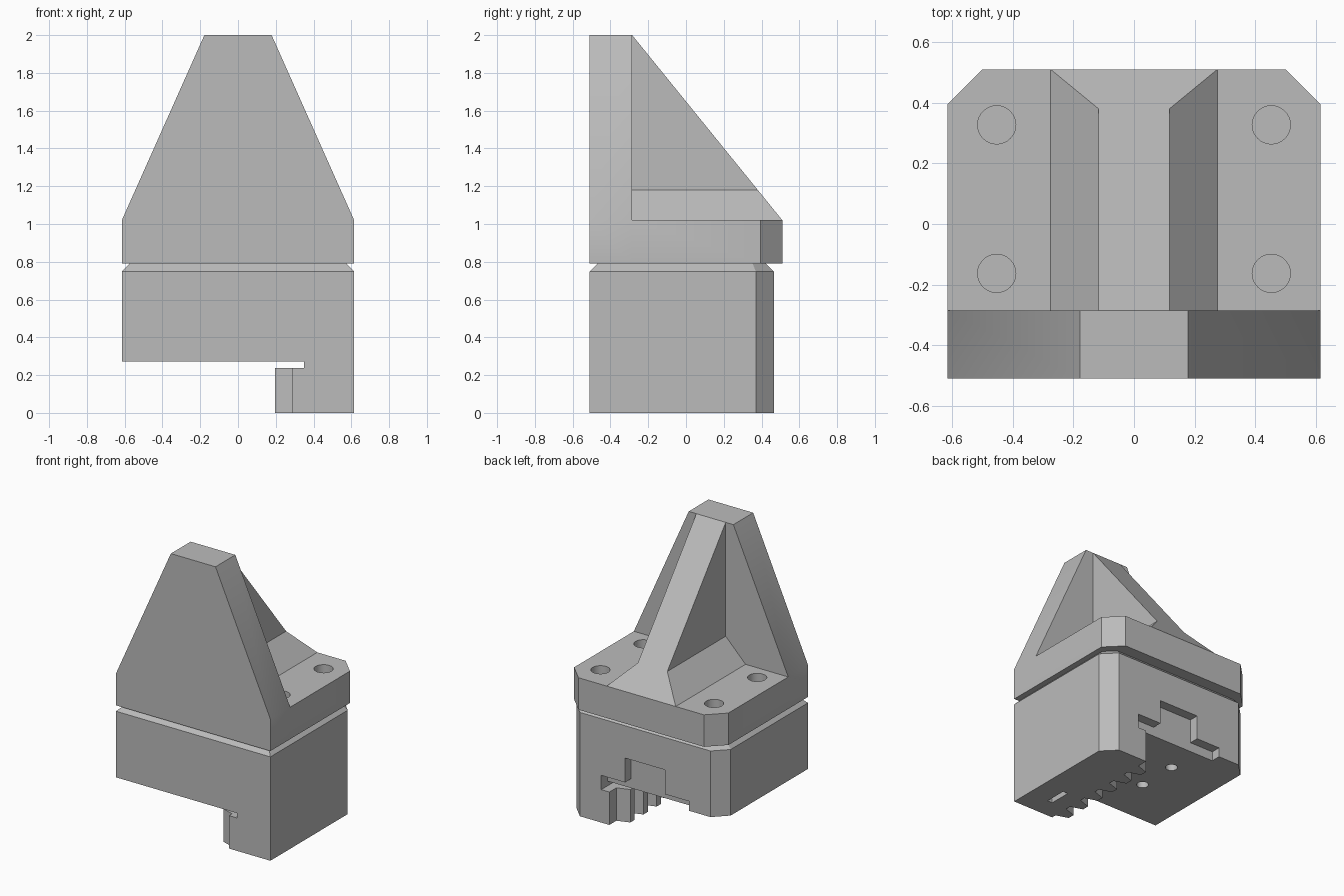
import bpy
import bmesh
from mathutils import Matrix

if "Cube" in bpy.data.objects:
    bpy.data.objects.remove(bpy.data.objects["Cube"], do_unlink=True)

steel = bpy.data.materials.new("machined_grey")
steel.use_nodes = True
grey = (0.5, 0.5, 0.5, 1)
steel.diffuse_color = grey
steel.node_tree.nodes["Principled BSDF"].inputs["Base Color"].default_value = grey


def make(name, bm):
    bmesh.ops.recalc_face_normals(bm, faces=bm.faces[:])
    mesh = bpy.data.meshes.new(name)
    bm.to_mesh(mesh)
    bm.free()
    mesh.materials.append(steel)
    obj = bpy.data.objects.new(name, mesh)
    bpy.context.collection.objects.link(obj)
    return obj


def prism(name, points, start, end, axis="z", top_bevel=0):
    """Extrude a closed outline along an axis."""
    place = {"x": lambda a, b, c: (c, a, b),
             "y": lambda a, b, c: (a, c, b),
             "z": lambda a, b, c: (a, b, c)}[axis]
    bm = bmesh.new()
    face = bm.faces.new([bm.verts.new(place(a, b, start)) for a, b in points])
    out = bmesh.ops.extrude_face_region(bm, geom=[face])["geom"]
    shift = place(0, 0, end - start)
    bmesh.ops.translate(bm, vec=shift, verts=[v for v in out if isinstance(v, bmesh.types.BMVert)])
    if top_bevel:
        rim = [e for e in bm.edges if all(abs(v.co.z - end) < 1e-5 for v in e.verts)]
        bmesh.ops.bevel(bm, geom=rim, offset=top_bevel, segments=1, affect="EDGES")
    return make(name, bm)


def box(name, x0, x1, y0, y1, z0, z1):
    return prism(name, [(x0, y0), (x1, y0), (x1, y1), (x0, y1)], z0, z1)


def cylinder(name, x, y, z0, z1, radius):
    bm = bmesh.new()
    bmesh.ops.create_cone(bm, cap_ends=True, segments=32, radius1=radius, radius2=radius,
                          depth=z1 - z0, matrix=Matrix.Translation((x, y, (z0 + z1) / 2)))
    return make(name, bm)


def combine(target, tool, operation="DIFFERENCE"):
    mod = target.modifiers.new("boolean", "BOOLEAN")
    mod.operation = operation
    mod.solver = "EXACT"
    mod.object = tool
    bpy.context.view_layer.objects.active = target
    bpy.ops.object.modifier_apply(modifier=mod.name)
    bpy.data.objects.remove(tool, do_unlink=True)


def outline(half, front, back, cut):
    """Rectangle with both back corners clipped."""
    return [(-half, front), (half, front), (half, back - cut), (half - cut, back),
            (cut - half, back), (-half, back - cut)]


HALF, FRONT, BACK, WALL = 0.615, -0.51, 0.51, -0.285

# Upper jaw: clipped slab and tapered front wall
jaw = prism("upper_jaw", outline(HALF, FRONT, BACK, 0.115), 0.79, 1.02)
wall = prism("front_wall", [(-HALF, 0.79), (HALF, 0.79), (HALF, 1.02), (0.178, 2),
                            (-0.178, 2), (-HALF, 1.02)], FRONT, WALL, "y")
combine(jaw, wall, "UNION")

# Sloping rib with flared foot
rib = prism("rib", [(-0.275, 1.02), (-0.275, 0.9), (0.275, 0.9), (0.275, 1.02), (0.117, 1.18),
                    (0.117, 2), (-0.117, 2), (-0.117, 1.18)], WALL - 0.1, BACK, "y")
combine(rib, prism("slope_cutter", [(WALL, 2), (BACK, 1.02), (BACK + 0.5, 1.02),
                                    (BACK + 0.5, 2.5), (WALL, 2.5)], -1, 1, "x"))
combine(jaw, rib, "UNION")

# Bolt holes in the slab
for x in (-0.453, 0.453):
    for y in (-0.163, 0.327):
        combine(jaw, cylinder("bolt_cutter", x, y, 0.82, 1.2, 0.063))

# Lower body with chamfered top rim
body = prism("lower_body", outline(HALF, FRONT, 0.465, 0.095), 0, 0.79, top_bevel=0.042)

# Undercut leaving a toothed leg on one side
TIP, ROOT = 0.195, 0.285
rack = [(-1, -1), (ROOT, -1)]
for i in range(6):
    y = FRONT + 0.09 + 0.15 * i
    rack += [(ROOT, y - 0.055), (TIP, y - 0.025), (TIP, y + 0.025), (ROOT, y + 0.055)]
rack += [(ROOT, 1), (-1, 1)]
combine(body, prism("rack_cutter", rack, -0.2, 0.272))
combine(body, box("slit_cutter", -1, 0.35, -1, 1, 0.237, 0.272))

# Shallow stepped recess in the back face
recess = [(-0.35, 0.237), (0.35, 0.237), (0.35, 0.34), (0.16, 0.34), (0.16, 0.515),
          (-0.16, 0.515), (-0.16, 0.34), (-0.35, 0.34)]
combine(body, prism("recess_cutter", recess, 0.395, 1, "y"))

# Underside holes and slot
for y in (-0.15, 0.15):
    combine(body, cylinder("pin_cutter", -0.2, y, 0.1, 0.4, 0.04))
combine(body, box("slot_cutter", 0.41, 0.45, -0.36, -0.2, -0.1, 0.08))

for obj in (jaw, body):
    bpy.ops.object.select_all(action="DESELECT")
    obj.select_set(True)
    bpy.context.view_layer.objects.active = obj
    bpy.ops.object.shade_smooth_by_angle(angle=0.5)
